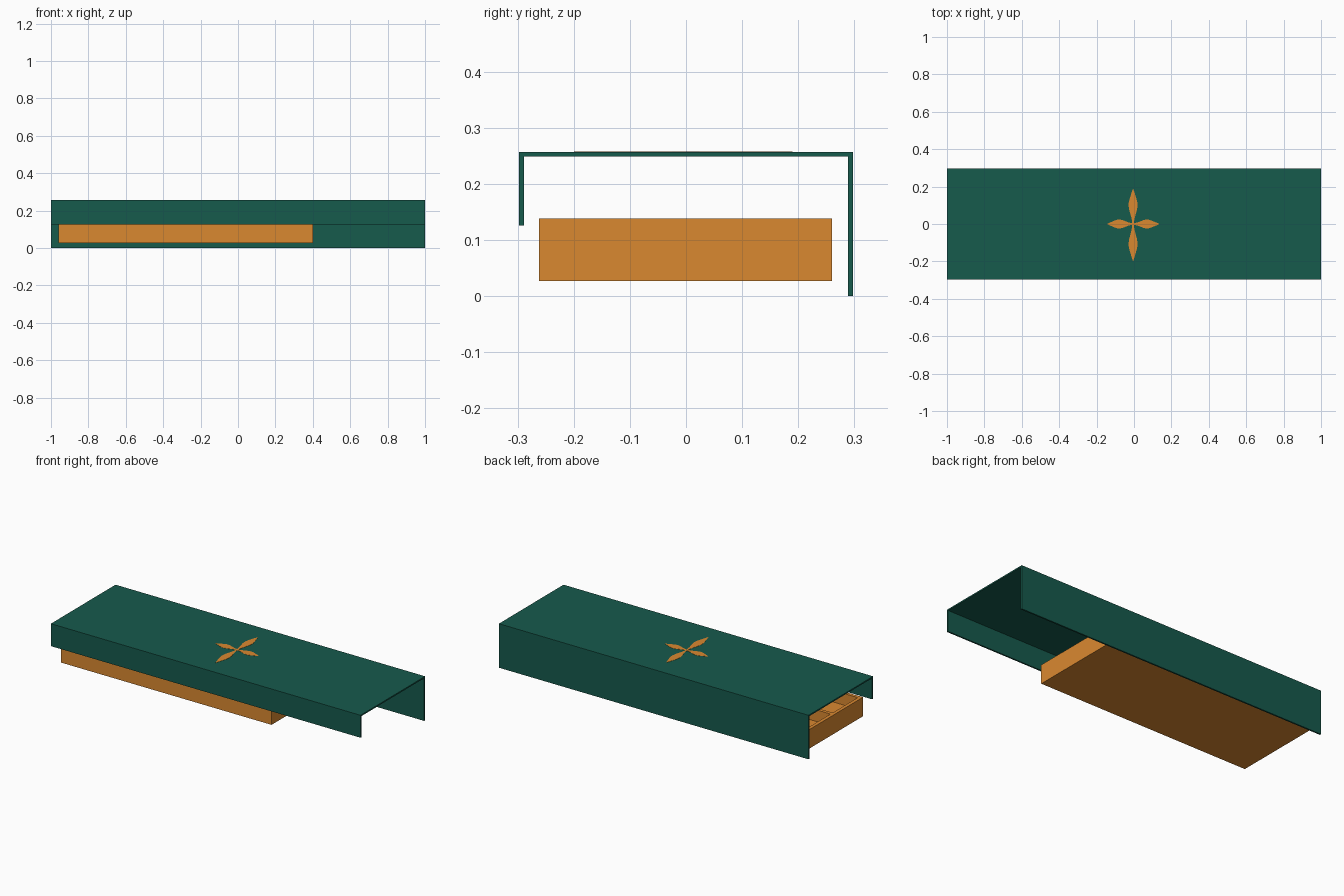
import bpy, bmesh, math
from mathutils import Matrix

cube = bpy.data.objects.get("Cube")
if cube:
    bpy.data.objects.remove(cube, do_unlink=True)


def make_material(name, rgb):
    mat = bpy.data.materials.new(name)
    mat.use_nodes = True
    colour = (*rgb, 1.0)
    mat.diffuse_color = colour
    mat.node_tree.nodes["Principled BSDF"].inputs["Base Color"].default_value = colour
    return mat


def add_object(name, bm, mat):
    bmesh.ops.recalc_face_normals(bm, faces=bm.faces)
    mesh = bpy.data.meshes.new(name)
    bm.to_mesh(mesh)
    bm.free()
    mesh.materials.append(mat)
    obj = bpy.data.objects.new(name, mesh)
    bpy.context.collection.objects.link(obj)
    return obj


def extrude_outline(bm, points, offset):
    face = bm.faces.new([bm.verts.new(p) for p in points])
    result = bmesh.ops.extrude_face_region(bm, geom=[face], use_keep_orig=True)
    verts = [g for g in result["geom"] if isinstance(g, bmesh.types.BMVert)]
    bmesh.ops.translate(bm, verts=verts, vec=offset)


def add_box(name, low, high, mat):
    bm = bmesh.new()
    centre = [(a + b) / 2 for a, b in zip(low, high)]
    size = [b - a for a, b in zip(low, high)]
    bmesh.ops.create_cube(bm, size=1, matrix=Matrix.Translation(centre) @ Matrix.Diagonal((*size, 1)))
    return add_object(name, bm, mat)


green = make_material("dark green", (0.008, 0.103, 0.073))
amber = make_material("amber", (0.70, 0.25, 0.030))

# Sleeve: short front wall, top and tall back wall, open at both ends
TOP, FRONT, BACK = 0.257, -0.298, 0.298
WALL = 0.009
profile = [(FRONT, 0.126), (FRONT, TOP), (BACK, TOP), (BACK, 0),
           (BACK - WALL, 0), (BACK - WALL, TOP - 0.008),
           (FRONT + WALL, TOP - 0.008), (FRONT + WALL, 0.126)]
bm = bmesh.new()
extrude_outline(bm, [(-1, y, z) for y, z in profile], (2, 0, 0))
add_object("sleeve", bm, green)

# Tray: solid base, outer walls and dividers making two rows of wells
X0, X1, Y0, Y1 = -0.96, 0.40, -0.262, 0.26
BASE, FLOOR, RIM = 0.027, 0.07, 0.138
EDGE, COLUMNS = 0.02, 5
add_box("tray_base", (X0, Y0, BASE), (X1, Y1, FLOOR), amber)
for name, y in (("front", Y0), ("middle", (Y0 + Y1 - EDGE) / 2), ("back", Y1 - EDGE)):
    add_box("tray_" + name + "_wall", (X0, y, FLOOR), (X1, y + EDGE, RIM), amber)
for i in range(COLUMNS + 1):
    x = X0 + i * (X1 - X0 - EDGE) / COLUMNS
    add_box(f"tray_cross_wall_{i + 1}", (x, Y0, FLOOR), (x + EDGE, Y1, RIM), amber)

# Flower emblem: four slim petals lying on the top
STEPS = 10
for name, angle, reach in (("left", 0, 0.14), ("back", 90, 0.19),
                           ("right", 180, 0.14), ("front", 270, 0.20)):
    side = [(i / STEPS, 0.005 + 0.019 * math.sin(math.pi * (i / STEPS) ** 1.1) ** 2)
            for i in range(STEPS)]
    outline = side + [(1, 0)] + [(t, -w) for t, w in reversed(side)]
    bm = bmesh.new()
    extrude_outline(bm, [(t * reach, w, TOP) for t, w in outline], (0, 0, 0.001))
    bmesh.ops.rotate(bm, verts=bm.verts, matrix=Matrix.Rotation(math.radians(angle), 3, "Z"))
    bmesh.ops.translate(bm, verts=bm.verts, vec=(-0.005, 0, 0))
    add_object(name + "_petal", bm, amber)
